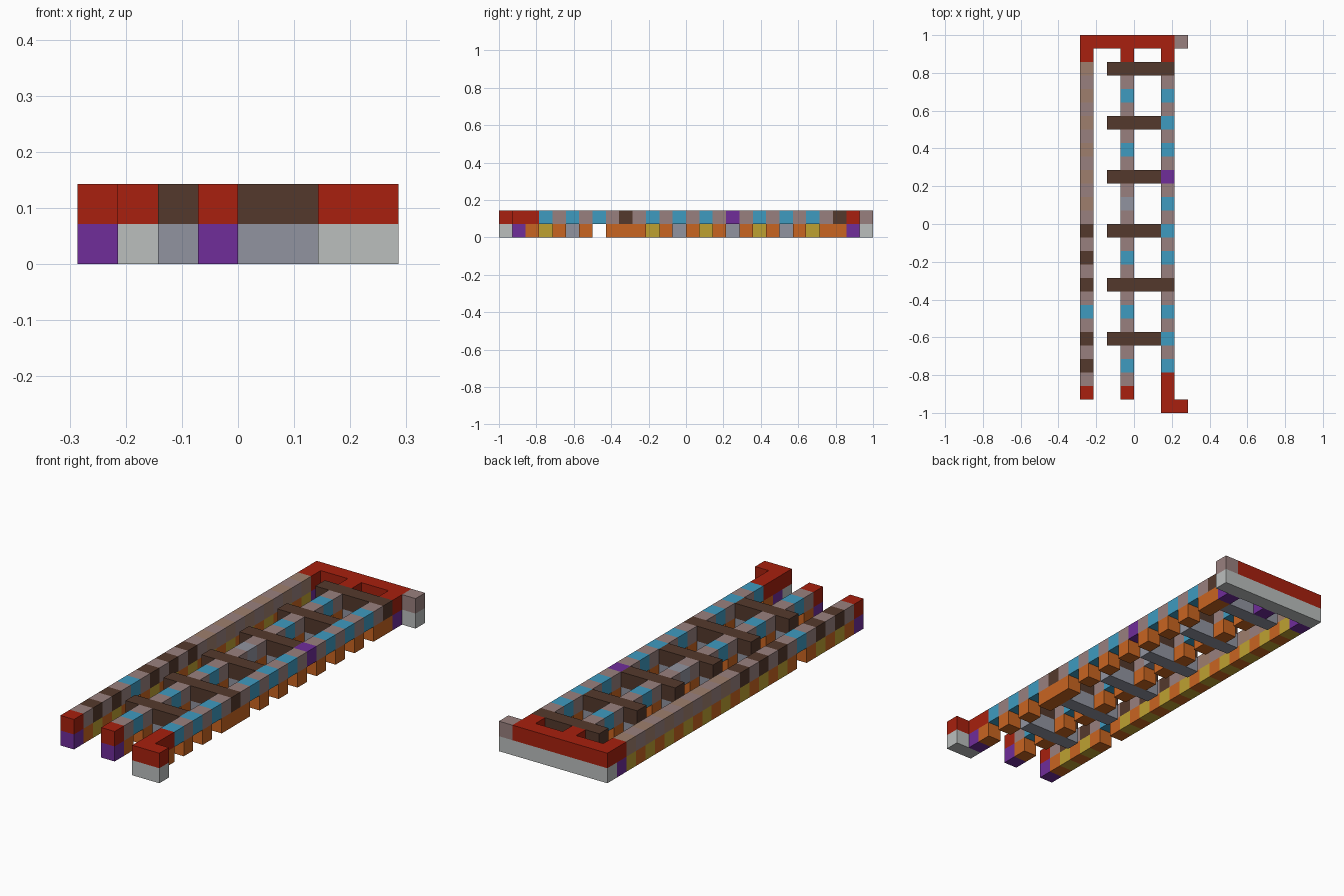
import bpy
import bmesh
from mathutils import Vector

cube = bpy.data.objects.get("Cube")
if cube:
    bpy.data.objects.remove(cube, do_unlink=True)

U = 1 / 14                      # edge of one block
ORIGIN = Vector((-4, -14, 0))   # corner of the block grid


def linear(c):
    c /= 255
    return c / 12.92 if c <= 0.04045 else ((c + 0.055) / 1.055) ** 2.4


def material(name, *rgb):
    mat = bpy.data.materials.new(name)
    color = [linear(c) for c in rgb] + [1]
    mat.use_nodes = True
    mat.diffuse_color = color
    mat.node_tree.nodes["Principled BSDF"].inputs["Base Color"].default_value = color
    return mat


MATS = {
    "R": material("red", 168, 32, 14),
    "T": material("taupe", 153, 128, 126),
    "S": material("tan", 159, 127, 109),
    "B": material("blue", 62, 155, 192),
    "N": material("brown", 84, 57, 44),
    "P": material("purple", 112, 45, 154),
    "L": material("light_grey", 187, 191, 190),
    "G": material("blue_grey", 145, 148, 160),
    "O": material("orange", 201, 101, 33),
    "Y": material("yellow", 190, 161, 49),
}

cells = {}      # block position -> colour key
parts = {}      # part name -> its block positions


def row(part, start, step, pattern):
    """Lay a row of blocks, one per letter; a dot leaves a gap."""
    for k, key in enumerate(pattern):
        if key != ".":
            pos = tuple(a + k * b for a, b in zip(start, step))
            cells[pos] = key
            parts.setdefault(part, []).append(pos)


# Three long rails: column, lower course, upper course
RAILS = {
    "right_rail": (0, "P" + "OY" * 2 + "O." + "OY" * 9 + "P",
                   "R" + "TNTNTBTNTNTN" + "TS" * 6 + "R"),
    "middle_rail": (3, "P" + "O.OG" * 6 + "P",
                    "R" + "TBTN" * 3 + "TGTN" + "TBTN" * 2 + "R"),
    "left_rail": (6, "P" + "O." * 3 + "OO" + "O." * 7 + "OO" + "P",
                  "RR" + "BT" * 3 + "NT" + "BT" * 3 + "PT" + "BT" * 3 + "NR"),
}
for name, (x, lower, upper) in RAILS.items():
    row(name, (x, 1, 0), (0, 1, 0), lower)
    row(name, (x, 1, 1), (0, 1, 0), upper)

# Crossbars passing through the middle rail
for n, y in enumerate(range(5, 26, 4), 1):
    for z, key in enumerate("GN"):
        row(f"crossbar_{n}", (2, y, z), (1, 0, 0), key + "." + key * 2)

# Back beam and front foot
for part, x, y, upper in (("back_beam", 0, 27, "R" * 7 + "T"),
                          ("front_foot", 6, 0, "RR")):
    row(part, (x, y, 0), (1, 0, 0), "L" * len(upper))
    row(part, (x, y, 1), (1, 0, 0), upper)


def build(name, positions):
    """Turn blocks into one mesh, keeping only the exposed faces."""
    bm = bmesh.new()
    keys = sorted({cells[p] for p in positions})
    for pos in positions:
        for axis in range(3):
            for side in (-1, 1):
                normal = Vector((0, 0, 0))
                normal[axis] = side
                if tuple(int(a + b) for a, b in zip(pos, normal)) in cells:
                    continue
                u, v = Vector((0, 0, 0)), Vector((0, 0, 0))
                u[(axis + 1) % 3] = 0.5
                v[(axis + 2) % 3] = 0.5 * side
                mid = Vector(pos) + Vector((0.5, 0.5, 0.5)) + normal / 2 + ORIGIN
                corners = (mid - u - v, mid + u - v, mid + u + v, mid - u + v)
                face = bm.faces.new([bm.verts.new(c * U) for c in corners])
                face.material_index = keys.index(cells[pos])
    bmesh.ops.remove_doubles(bm, verts=bm.verts, dist=U / 100)
    mesh = bpy.data.meshes.new(name)
    for key in keys:
        mesh.materials.append(MATS[key])
    bm.to_mesh(mesh)
    bm.free()
    bpy.context.collection.objects.link(bpy.data.objects.new(name, mesh))


for part_name, blocks in parts.items():
    build(part_name, blocks)
